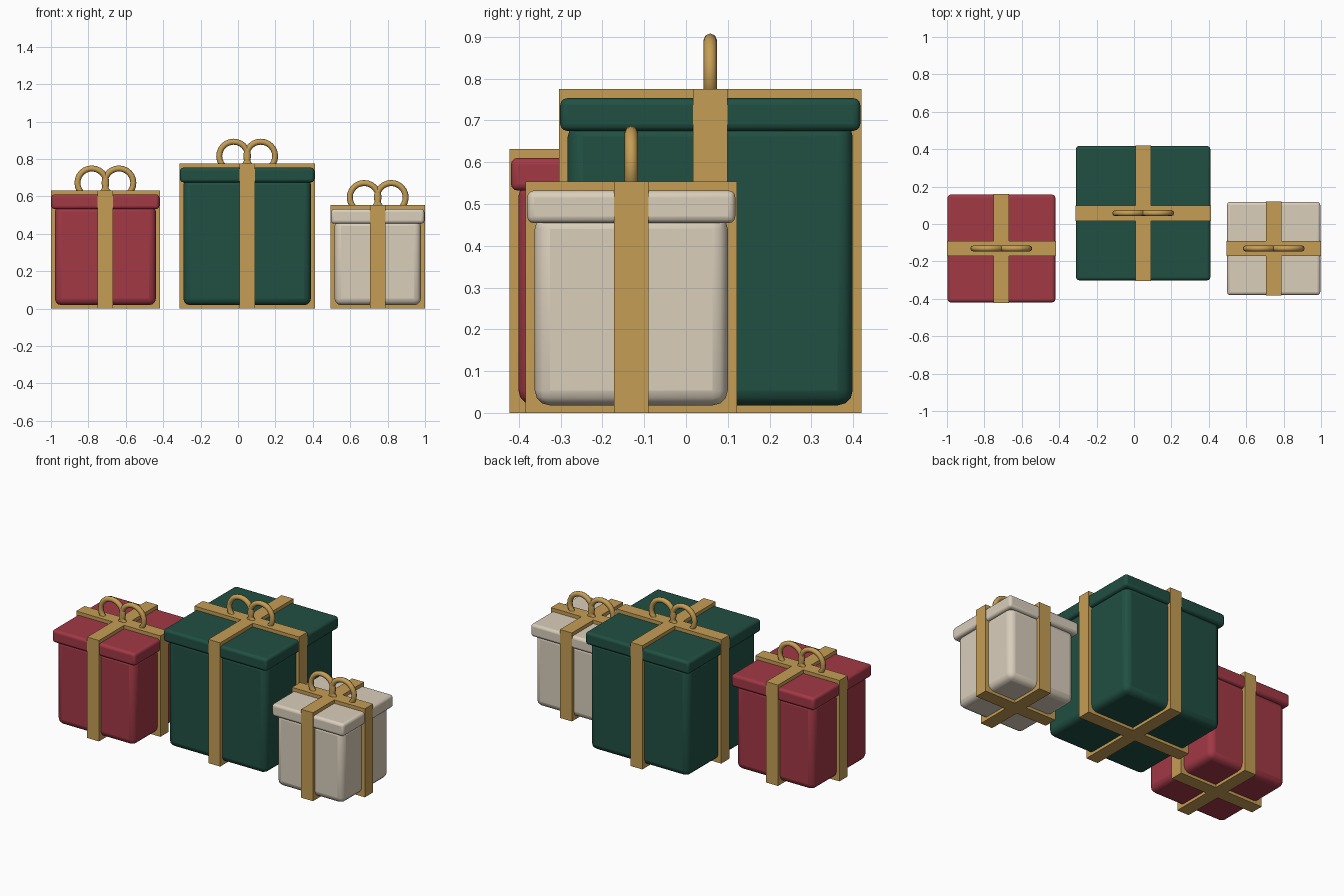
import bpy
from math import radians, pi

if "Cube" in bpy.data.objects:
    bpy.data.objects.remove(bpy.data.objects["Cube"])


def material(name, rgb):
    m = bpy.data.materials.new(name)
    m.diffuse_color = (*rgb, 1)
    m.use_nodes = True
    m.node_tree.nodes["Principled BSDF"].inputs["Base Color"].default_value = m.diffuse_color
    return m


GOLD = material("gold", (0.56, 0.34, 0.09))


def finish(ob, name, mat):
    ob.name = name
    ob.data.materials.append(mat)


def block(name, center, size, mat, bevel=0.0, segments=3):
    bpy.ops.mesh.primitive_cube_add(size=1, location=center)
    ob = bpy.context.object
    ob.scale = size
    bpy.ops.object.transform_apply(location=False, rotation=False, scale=True)
    finish(ob, name, mat)
    if bevel:
        mod = ob.modifiers.new("bevel", 'BEVEL')
        mod.width = bevel
        mod.segments = segments
        bpy.ops.object.shade_smooth_by_angle(angle=radians(40))
    return ob


def gift(name, x, y, width, lid_bottom, mat):
    # rounded box body
    z0, z1 = 0.018, lid_bottom + 0.022
    block(name + "_box", (x, y, (z0 + z1) / 2), (width, width, z1 - z0), mat, 0.036)
    # overhanging lid
    lid = width + 0.036
    block(name + "_lid", (x, y, lid_bottom + 0.039), (lid, lid, 0.078), mat, 0.016)
    # crossed ribbon bands wrapping the whole box
    top = lid_bottom + 0.1
    band = width + 0.043
    block(name + "_ribbon_across", (x, y, top / 2), (band, 0.082, top), GOLD)
    block(name + "_ribbon_along", (x, y, top / 2), (0.082, band, top), GOLD)
    # bow made of two upright rings
    for side, label in ((-1, "left"), (1, "right")):
        bpy.ops.mesh.primitive_torus_add(
            location=(x + side * 0.0725, y, top + 0.04), rotation=(pi / 2, 0, 0),
            major_radius=0.077, minor_radius=0.016, major_segments=24, minor_segments=8)
        ob = bpy.context.object
        finish(ob, f"{name}_bow_{label}", GOLD)
        bpy.ops.object.shade_smooth_by_angle(angle=radians(50))


# three presents
gift("red_gift", -0.709, -0.131, 0.54, 0.532, material("red", (0.36, 0.04, 0.06)))
gift("green_gift", 0.049, 0.058, 0.682, 0.675, material("green", (0.015, 0.08, 0.055)))
gift("cream_gift", 0.747, -0.131, 0.462, 0.454, material("cream", (0.70, 0.62, 0.50)))
